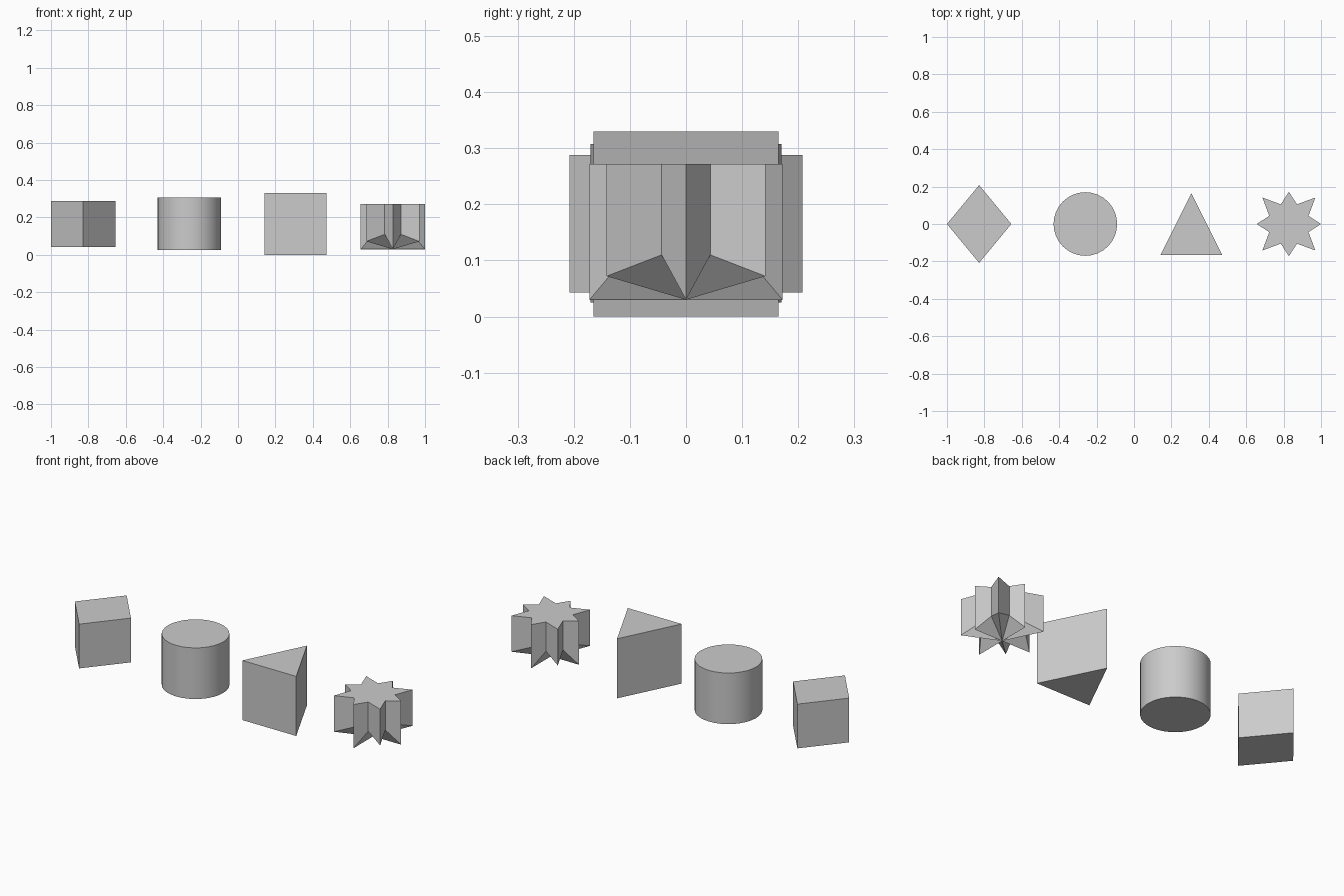
import bpy, bmesh
from math import sin, cos, pi, radians

if "Cube" in bpy.data.objects:
    bpy.data.objects.remove(bpy.data.objects["Cube"])


def prism(name, x, outline, bottoms, top, hub=None):
    """Upright prism; bottoms gives one height per outline point, hub closes the base as a fan."""
    bm = bmesh.new()
    lo = [bm.verts.new((x + px, py, z)) for (px, py), z in zip(outline, bottoms)]
    hi = [bm.verts.new((x + px, py, top)) for px, py in outline]
    n = len(outline)
    for i in range(n):
        j = (i + 1) % n
        bm.faces.new((lo[i], lo[j], hi[j], hi[i]))
    bm.faces.new(hi)
    if hub is None:
        bm.faces.new(lo[::-1])
    else:
        c = bm.verts.new((x, 0, hub))
        for i in range(n):
            bm.faces.new((c, lo[(i + 1) % n], lo[i]))
    bmesh.ops.recalc_face_normals(bm, faces=bm.faces)
    me = bpy.data.meshes.new(name)
    bm.to_mesh(me)
    bm.free()
    ob = bpy.data.objects.new(name, me)
    bpy.context.collection.objects.link(ob)
    return ob


# Diamond block
prism("diamond_block", -0.828, [(0.172, 0), (0, 0.208), (-0.172, 0), (0, -0.208)], [0.043] * 4, 0.288)

# Triangular block
prism("triangle_block", 0.307, [(-0.165, -0.165), (0.165, -0.165), (0, 0.165)], [0] * 3, 0.33)

# Eight-pointed star block: long diagonal points, low straight points, raised notches
outline, bottoms = [], []
for i in range(16):
    r, z = [(0.172, 0.03), (0.1135, 0.11), (0.2, 0.072), (0.1135, 0.11)][i % 4]
    a = i * pi / 8
    outline.append((r * cos(a), r * sin(a)))
    bottoms.append(z)
prism("star_block", 0.828, outline, bottoms, 0.272, hub=0.03)

# Round block
bpy.ops.mesh.primitive_cylinder_add(vertices=32, radius=0.17, depth=0.283, location=(-0.26, 0, 0.1665))
bpy.context.object.name = "round_block"
bpy.ops.object.shade_smooth_by_angle(angle=radians(30))
